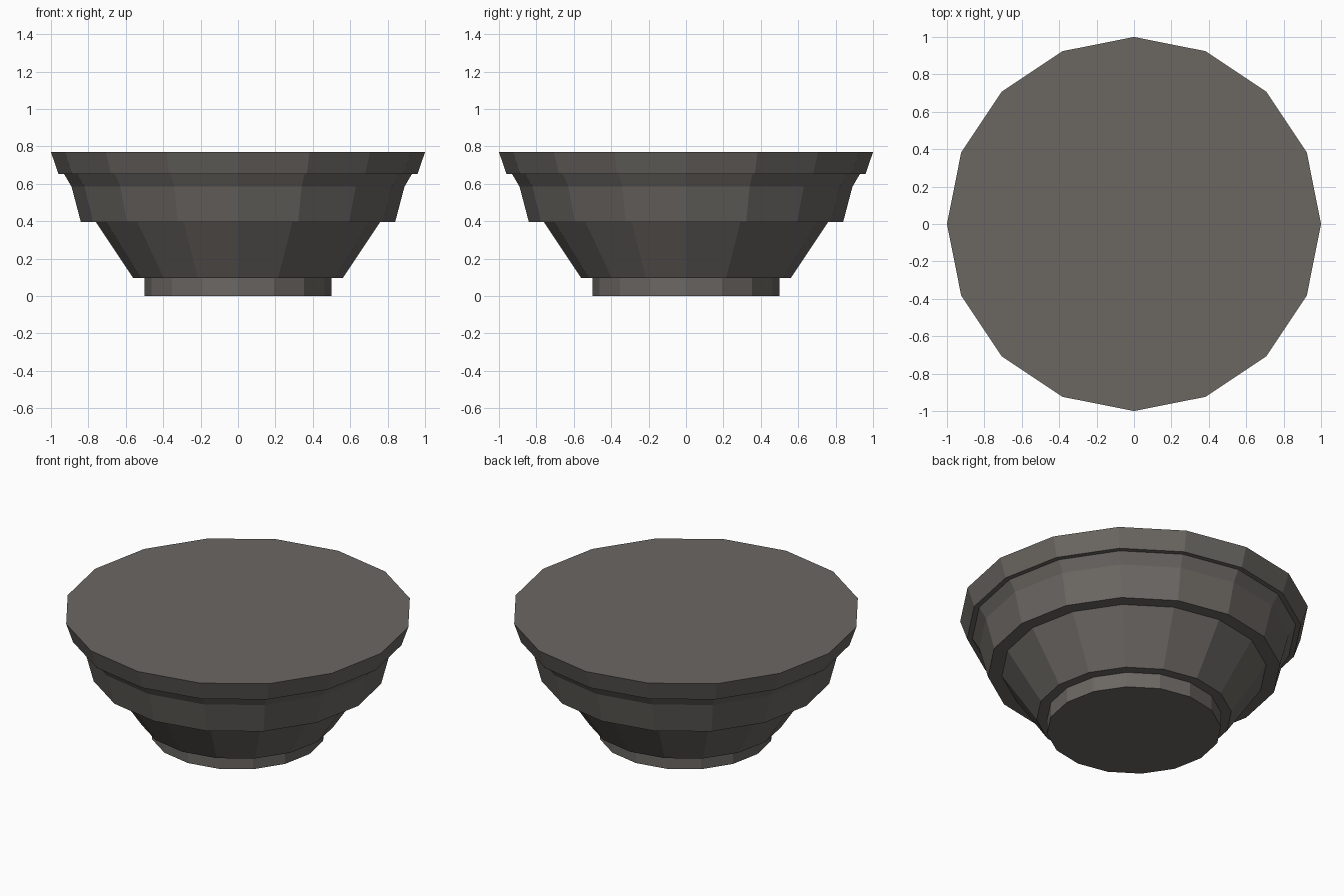
import bpy, bmesh, math

if "Cube" in bpy.data.objects:
    bpy.data.objects.remove(bpy.data.objects["Cube"])

SIDES = 16

# Stepped bowl outline, (radius, height) from the foot up to the rim
PROFILE = [
    (0.50, 0.0), (0.50, 0.095),                 # foot
    (0.56, 0.095), (0.76, 0.395),               # lower flare
    (0.84, 0.395), (0.89, 0.585), (0.93, 0.652),  # middle tier
    (0.96, 0.652), (1.00, 0.77),                # rim
]

stone = bpy.data.materials.new("warm_grey_stone")
stone.diffuse_color = (0.147, 0.136, 0.124, 1.0)
stone.use_nodes = True
stone.node_tree.nodes["Principled BSDF"].inputs["Base Color"].default_value = stone.diffuse_color


def lathe(name, profile, sides, material):
    """Turn a profile about z into a closed, flat-faced solid."""
    bm = bmesh.new()
    rings = []
    for r, z in profile:
        angles = [2 * math.pi * i / sides for i in range(sides)]
        rings.append([bm.verts.new((r * math.cos(a), r * math.sin(a), z)) for a in angles])
    for low, high in zip(rings, rings[1:]):
        for i in range(sides):
            j = (i + 1) % sides
            bm.faces.new((low[i], low[j], high[j], high[i]))
    # Flat underside and flat closed top
    bm.faces.new(rings[0][::-1])
    bm.faces.new(rings[-1])
    bmesh.ops.recalc_face_normals(bm, faces=bm.faces)
    mesh = bpy.data.meshes.new(name)
    bm.to_mesh(mesh)
    bm.free()
    mesh.materials.append(material)
    obj = bpy.data.objects.new(name, mesh)
    bpy.context.collection.objects.link(obj)
    return obj


lathe("stepped_bowl", PROFILE, SIDES, stone)
